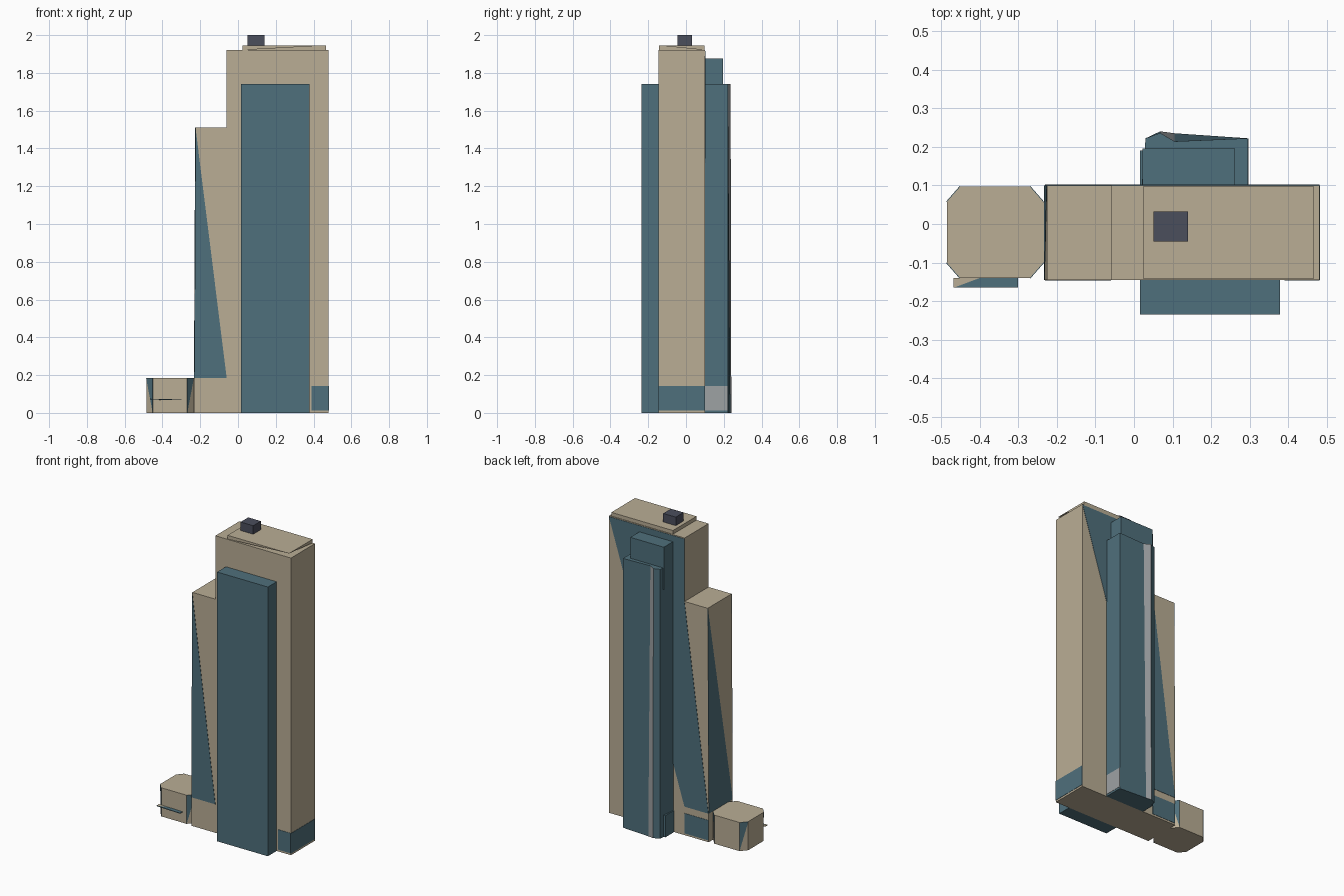
import bpy, bmesh
from mathutils import Vector

if "Cube" in bpy.data.objects:
    bpy.data.objects.remove(bpy.data.objects["Cube"])


def material(name, rgb):
    m = bpy.data.materials.new(name)
    m.diffuse_color = (*rgb, 1)
    m.use_nodes = True
    m.node_tree.nodes["Principled BSDF"].inputs["Base Color"].default_value = m.diffuse_color
    return m


STONE = material("beige stone", (0.49, 0.42, 0.30))
GLASS = material("teal glass", (0.078, 0.16, 0.20))
GREY = material("pale grey", (0.34, 0.36, 0.37))
DARK = material("dark slate", (0.070, 0.077, 0.108))


def finish(name, bm, *mats):
    bmesh.ops.recalc_face_normals(bm, faces=bm.faces[:])
    me = bpy.data.meshes.new(name)
    bm.to_mesh(me)
    bm.free()
    for m in mats:
        me.materials.append(m)
    ob = bpy.data.objects.new(name, me)
    bpy.context.collection.objects.link(ob)
    return ob


def loft(name, low, high, *mats, accent=()):
    """Closed solid between two matching rings; accent = side faces in slot 1."""
    bm = bmesh.new()
    a = [bm.verts.new(p) for p in low]
    b = [bm.verts.new(p) for p in high]
    n = len(a)
    bm.faces.new(a[::-1])
    bm.faces.new(b)
    for i in range(n):
        j = (i + 1) % n
        f = bm.faces.new((a[i], a[j], b[j], b[i]))
        f.material_index = 1 if i in accent else 0
    return finish(name, bm, *mats)


def prism(name, pts, z0, z1, mat):
    return loft(name, [(x, y, z0) for x, y in pts], [(x, y, z1) for x, y in pts], mat)


def box(name, x0, x1, y0, y1, z0, z1, mat):
    return prism(name, [(x0, y0), (x1, y0), (x1, y1), (x0, y1)], z0, z1, mat)


def plate(name, pts, out, mat, t=0.002):
    """Thin panel lying on a wall, raised along the outward direction."""
    d = Vector(out).normalized() * t
    return loft(name, [Vector(p) for p in pts], [Vector(p) + d for p in pts], mat)


Y0, Y1 = -0.145, 0.10          # front and back of the main slab
XL, XM, XR = -0.225, -0.06, 0.48
PZ = 0.185                     # podium height

# Main stone tower and its lower shoulder, whose outer wall leans slightly
box("main_tower", XM, XR, Y0, Y1, 0, 1.92, STONE)
loft("shoulder_tower",
     [(-0.232, Y0, 0), (XM, Y0, 0), (XM, Y1, 0), (-0.232, Y1, 0)],
     [(XL, Y0, 1.51), (XM, Y0, 1.51), (XM, Y1, 1.51), (XL, Y1, 1.51)], STONE)

# Triangular glass panels on the tower and shoulder walls
XB = -0.231
plate("shoulder_front_glass", [(XL, Y0, 1.51), (XB, Y0, PZ), (XM, Y0, PZ)], (0, -1, 0), GLASS)
plate("shoulder_back_glass", [(XM, Y1, 1.51), (XM, Y1, PZ), (XB, Y1, PZ)], (0, 1, 0), GLASS)
plate("shoulder_side_glass", [(XL, Y1, 1.51), (XB, Y1, PZ), (XB, Y0, PZ)], (-1, 0, 0), GLASS)
plate("tower_back_glass", [(XR, Y1, 1.915), (XM, Y1, 1.915), (XM, Y1, PZ)], (0, 1, 0), GLASS)


# Street-level glazing
def base_band(name, p, q, out, mat):
    plate(name, [(*p, 0.012), (*q, 0.012), (*q, 0.142), (*p, 0.142)], out, mat)


base_band("base_front_window", (0.39, Y0), (XR, Y0), (0, -1, 0), GLASS)
base_band("base_side_window", (XR, Y0), (XR, Y1), (1, 0, 0), GLASS)
base_band("base_back_window", (XM, Y1), (XB, Y1), (0, 1, 0), GLASS)
base_band("base_grey_window", (0.295, Y1), (0.295, 0.221), (1, 0, 0), GREY)

# Glass bays on the front and back
box("front_glass_bay", 0.015, 0.378, -0.235, Y0, 0, 1.74, GLASS)
box("rear_upper_bay", 0.022, 0.262, Y1, 0.195, 1.6, 1.875, GLASS)
box("rear_side_entry", 0.015, 0.05, Y1, 0.19, 0, 0.14, GLASS)
low = [(0.02, Y1), (0.03, 0.222), (0.068, 0.24), (0.105, 0.235), (0.295, 0.222), (0.295, Y1)]
top = [(0.02, Y1), (0.03, 0.222), (0.068, 0.236), (0.105, 0.214), (0.295, 0.222), (0.295, Y1)]
loft("rear_glass_bay", [(x, y, 0) for x, y in low], [(x, y, 1.74) for x, y in top],
     GLASS, GREY, accent=(2,))

# Roof lid: front and right walls are open wedges, the other two are full
bm = bmesh.new()
c = [(0.025, -0.143), (0.465, -0.143), (0.465, 0.098), (0.025, 0.098)]
lo = [bm.verts.new((x, y, 1.921)) for x, y in c]
hi = [bm.verts.new((x, y, 1.945)) for x, y in c]
bm.faces.new(hi)
bm.faces.new((lo[0], hi[1], hi[0]))
bm.faces.new((lo[2], hi[2], hi[1]))
bm.faces.new((lo[2], lo[3], hi[3], hi[2]))
bm.faces.new((lo[3], lo[0], hi[0], hi[3]))
finish("roof_lid", bm, STONE)
box("roof_plant_box", 0.05, 0.14, -0.045, 0.033, 1.945, 2.0, DARK)

# Low podium with cut corners, joined to the shoulder
podium = [(-0.45, -0.14), (-0.27, -0.14), (-0.235, -0.10), (-0.235, 0.057),
          (-0.27, 0.097), (-0.45, 0.097), (-0.485, 0.057), (-0.485, -0.10)]
prism("podium", podium, 0, PZ, STONE)
box("podium_link", -0.238, -0.228, -0.10, 0.057, 0, PZ, STONE)

# Glass triangle on each cut corner
for i, j in ((0, 7), (1, 2), (4, 3), (5, 6)):
    a, b = podium[i], podium[j]
    out = ((a[0] + b[0]) / 2 + 0.36, (a[1] + b[1]) / 2 + 0.0215, 0)
    plate("podium_corner_glass", [(*a, PZ), (*b, PZ), (*a, 0)], out, GLASS)

# Thin entrance canopy in two colours
plate("canopy_glass", [(-0.467, -0.165, 0.071), (-0.30, -0.165, 0.067),
                       (-0.30, -0.14, 0.067), (-0.40, -0.14, 0.069)], (0, 0, 1), GLASS, 0.004)
plate("canopy_stone", [(-0.467, -0.165, 0.071), (-0.40, -0.14, 0.069),
                       (-0.467, -0.14, 0.071)], (0, 0, 1), STONE, 0.004)
